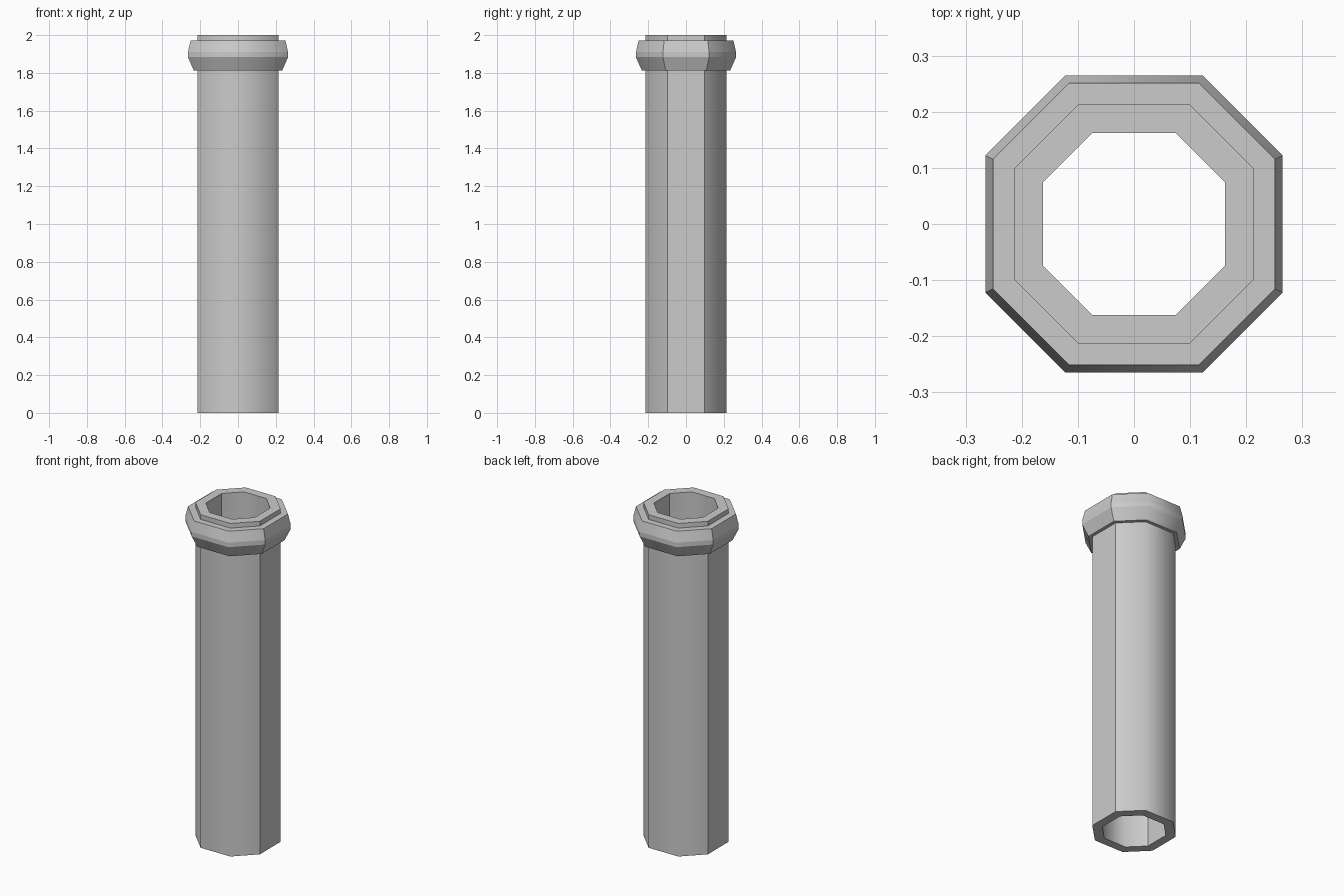
import bpy, bmesh

if "Cube" in bpy.data.objects:
    bpy.data.objects.remove(bpy.data.objects["Cube"])

CORNER = 0.46  # half width of a flat side relative to its distance from the axis


def octagon(bm, a, z):
    b = a * CORNER
    pts = [(a, -b), (a, b), (b, a), (-b, a), (-a, b), (-a, -b), (-b, -a), (b, -a)]
    return [bm.verts.new((x, y, z)) for x, y in pts]


def octagon_sweep(name, profile):
    """Sweep a closed (distance, height) profile around an octagon."""
    bm = bmesh.new()
    rings = [octagon(bm, a, z) for a, z in profile]
    for i, r in enumerate(rings):
        s = rings[(i + 1) % len(rings)]
        for k in range(8):
            j = (k + 1) % 8
            bm.faces.new((r[k], r[j], s[j], s[k])).smooth = True
    bmesh.ops.recalc_face_normals(bm, faces=bm.faces)
    # Only the front and back corner edges blend smoothly; all others are crisp
    for e in bm.edges:
        p, q = (v.co for v in e.verts)
        upright = abs(p.z - q.z) > 0.01 and p.x * q.x > 0
        e.smooth = upright and abs(p.y) > abs(p.x)
    mesh = bpy.data.meshes.new(name)
    bm.to_mesh(mesh)
    bm.free()
    obj = bpy.data.objects.new(name, mesh)
    bpy.context.collection.objects.link(obj)
    return obj


# Hollow pipe with its raised collar near the top, as one continuous shell
octagon_sweep("pipe_with_collar", [
    (0.162, 0.0), (0.214, 0.0),                  # bottom rim
    (0.214, 1.813), (0.234, 1.813),              # collar underside
    (0.265, 1.883), (0.265, 1.91), (0.251, 1.972),  # collar band
    (0.214, 1.972), (0.214, 2.0), (0.162, 2.0),  # top lip
])
